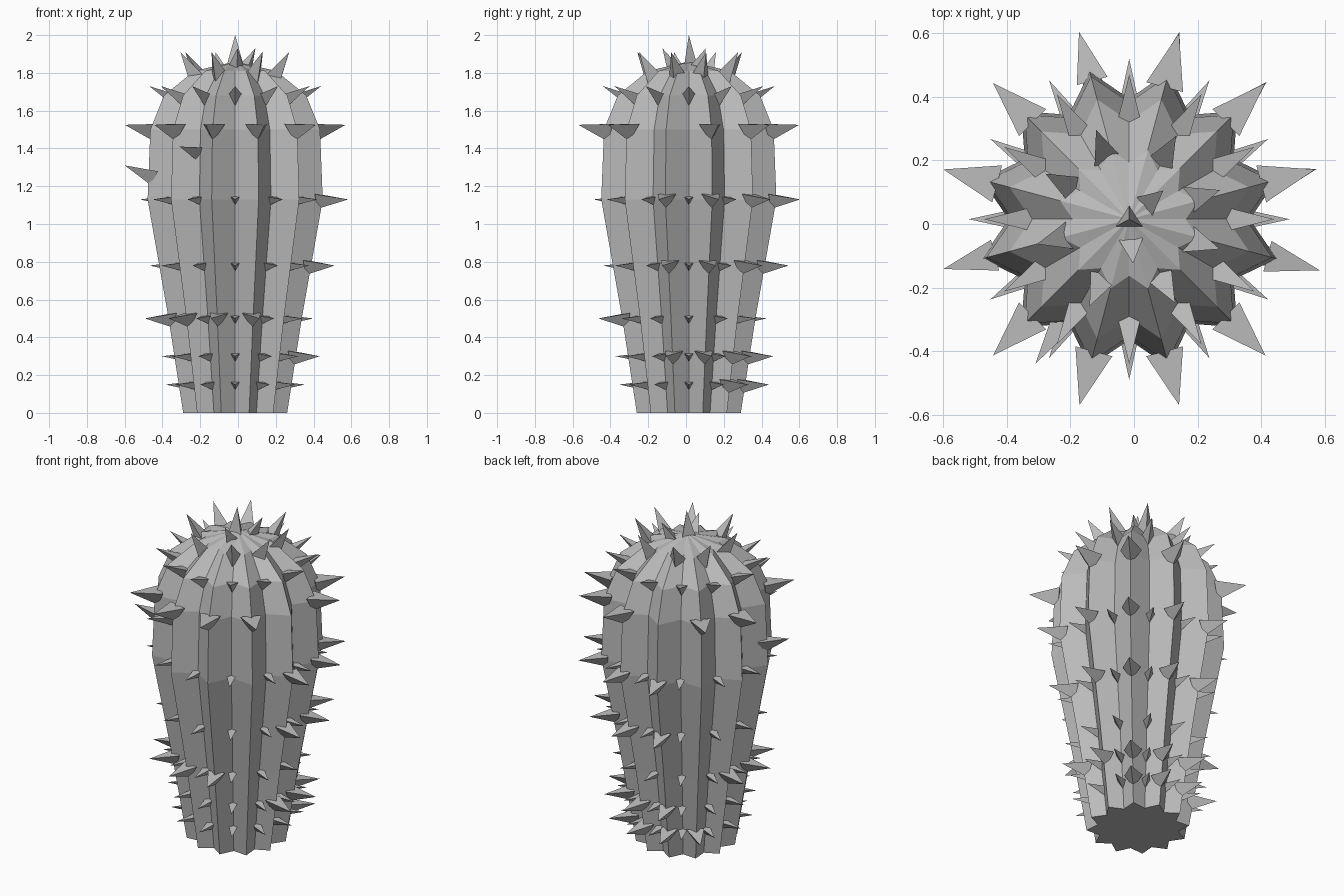
import bpy, bmesh, random
from math import sin, cos, pi, radians
from mathutils import Vector

random.seed(4)
if "Cube" in bpy.data.objects:
    bpy.data.objects.remove(bpy.data.objects["Cube"], do_unlink=True)

CENTRE = Vector((-0.015, 0.015, 0))
RIBS = 12
GROOVE = 0.79
# rib radius and height, from the base to the crown
PROFILE = [(0.285, 0), (0.365, 0.5), (0.48, 1.13), (0.465, 1.5),
           (0.39, 1.68), (0.225, 1.81)]

grey = bpy.data.materials.new("cactus grey")
grey.use_nodes = True
colour = (0.5, 0.5, 0.5, 1)
grey.diffuse_color = colour
grey.node_tree.nodes["Principled BSDF"].inputs["Base Color"].default_value = colour


def finish(bm, name):
    bmesh.ops.recalc_face_normals(bm, faces=bm.faces)
    mesh = bpy.data.meshes.new(name)
    bm.to_mesh(mesh)
    bm.free()
    mesh.materials.append(grey)
    obj = bpy.data.objects.new(name, mesh)
    obj.location = CENTRE
    bpy.context.collection.objects.link(obj)


def radius_at(z):
    for (r0, z0), (r1, z1) in zip(PROFILE, PROFILE[1:]):
        if z <= z1:
            return r0 + (r1 - r0) * (z - z0) / (z1 - z0)
    return PROFILE[-1][0]


def body():
    bm = bmesh.new()
    rings = []
    for r, z in PROFILE:
        ring = []
        for i in range(RIBS * 2):
            a = pi * i / RIBS
            s = r * (1 if i % 2 else GROOVE)
            ring.append(bm.verts.new((s * cos(a), s * sin(a), z)))
        rings.append(ring)
    top = bm.verts.new((0, 0, 1.86))
    n = RIBS * 2
    for low, high in zip(rings, rings[1:]):
        for i in range(n):
            j = (i + 1) % n
            bm.faces.new((low[i], low[j], high[j], high[i]))
    for i in range(n):
        bm.faces.new((rings[-1][i], rings[-1][(i + 1) % n], top))
    bm.faces.new(rings[0])
    finish(bm, "cactus_body")


def spine(bm, base, tip, size):
    """Three-sided thorn with a flat top and a keel below."""
    out = (tip - base).normalized()
    side = out.cross(Vector((0, 0, 1)))
    side = side.normalized() if side.length > 0.01 else Vector((1, 0, 0))
    up = side.cross(out)
    back = base - out * 0.02
    a = bm.verts.new(back + side * size + up * size * 0.55)
    b = bm.verts.new(back - side * size + up * size * 0.55)
    c = bm.verts.new(back - up * size)
    t = bm.verts.new(tip)
    for f in ((a, b, t), (b, c, t), (c, a, t), (a, c, b)):
        bm.faces.new(f)


def side_spine(bm, degrees, z, size, groove=False, length=0.14, rise=0.0):
    a = radians(degrees)
    d = Vector((cos(a), sin(a), 0))
    r = radius_at(z) * (GROOVE if groove else 1)
    base = d * (r - 0.01) + Vector((0, 0, z))
    spine(bm, base, d * (r + length) + Vector((0, 0, z + rise)), size)


body()

# Small spines in the grooves
bm = bmesh.new()
for z in (0.15, 0.3, 0.5, 0.78, 1.13):
    for k in range(RIBS):
        side_spine(bm, 30 * k, z, 0.034, True, 0.125)
for k in range(RIBS):
    side_spine(bm, 30 * k, 1.66, 0.045, True, 0.14, 0.07)
finish(bm, "groove_spines")

# Larger spines on the ribs, alternating sides by row
bm = bmesh.new()
for z, facing in ((0.15, 90), (0.3, 45), (0.5, 225), (0.78, 45), (1.13, 45)):
    for k in range(RIBS):
        deg = 15 + 30 * k
        if cos(radians(deg - facing)) > 0.45:
            side_spine(bm, deg, z, 0.05, length=0.13)
for k in range(RIBS):
    deg = 15 + 30 * k
    if deg not in (105, 195, 345):
        side_spine(bm, deg, 1.5, 0.06, rise=0.025)
side_spine(bm, 345, 1.13, 0.05)
side_spine(bm, 195, 1.26, 0.05, length=0.13, rise=0.05)
side_spine(bm, 237, 1.38, 0.05, True, 0.17, 0.03)
finish(bm, "rib_spines")

# Upright spines around the crown
bm = bmesh.new()
for k in range(8):
    a = radians(45 * k + 22 + random.uniform(-8, 8))
    d = Vector((cos(a), sin(a), 0))
    spine(bm, d * 0.22 + Vector((0, 0, 1.79)), d * 0.3 + Vector((0, 0, 1.91)), 0.047)
for deg in (-85, 40):
    a = radians(deg)
    d = Vector((cos(a), sin(a), 0))
    spine(bm, d * 0.08 + Vector((0, 0, 1.83)), d * 0.14 + Vector((0, 0, 1.93)), 0.045)
spine(bm, Vector((0, 0, 1.84)), Vector((0, 0, 2)), 0.05)
finish(bm, "crown_spines")
